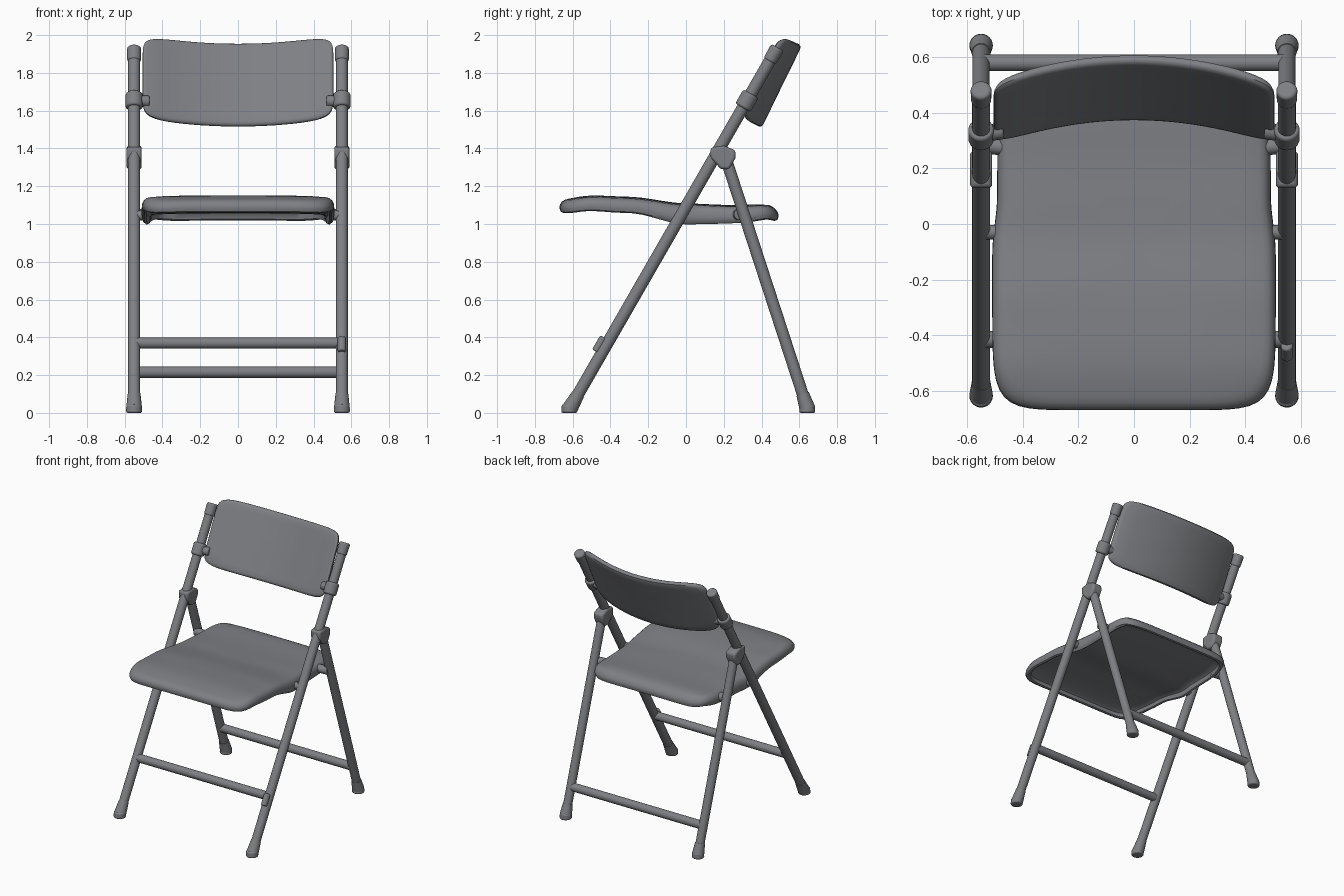
import bpy, bmesh, math
from mathutils import Vector

if "Cube" in bpy.data.objects:
    bpy.data.objects.remove(bpy.data.objects["Cube"])

GREY = (0.21, 0.215, 0.23, 1)
mat = bpy.data.materials.new("slate grey")
mat.use_nodes = True
mat.diffuse_color = GREY
bsdf = mat.node_tree.nodes["Principled BSDF"]
bsdf.inputs["Base Color"].default_value = GREY
bsdf.inputs["Roughness"].default_value = 0.6


def finish(name, bm, bevel=0):
    bmesh.ops.recalc_face_normals(bm, faces=bm.faces)
    mesh = bpy.data.meshes.new(name)
    bm.to_mesh(mesh)
    bm.free()
    mesh.materials.append(mat)
    obj = bpy.data.objects.new(name, mesh)
    bpy.context.collection.objects.link(obj)
    if bevel:
        mod = obj.modifiers.new("soft edges", "BEVEL")
        mod.width, mod.segments = bevel, 3
    bpy.ops.object.select_all(action="DESELECT")
    obj.select_set(True)
    bpy.context.view_layer.objects.active = obj
    bpy.ops.object.shade_smooth_by_angle(angle=math.radians(40))
    return obj


def tube(name, start, end, r0, r1=None, bevel=0):
    """Round bar between two points, optionally tapered."""
    start, end = Vector(start), Vector(end)
    axis = end - start
    bm = bmesh.new()
    bmesh.ops.create_cone(bm, cap_ends=True, segments=24, radius1=r0,
                          radius2=r0 if r1 is None else r1, depth=axis.length)
    bmesh.ops.rotate(bm, verts=bm.verts, matrix=axis.to_track_quat("Z", "Y").to_matrix())
    bmesh.ops.translate(bm, verts=bm.verts, vec=(start + end) / 2)
    return finish(name, bm, bevel)


def prism(name, profile, x0, x1, bevel):
    """Side profile of (y, z) points extruded along x."""
    bm = bmesh.new()
    face = bm.faces.new([bm.verts.new((x0, y, z)) for y, z in profile])
    out = bmesh.ops.extrude_face_region(bm, geom=[face])
    moved = [v for v in out["geom"] if isinstance(v, bmesh.types.BMVert)]
    bmesh.ops.translate(bm, verts=moved, vec=(x1 - x0, 0, 0))
    return finish(name, bm, bevel)


def panel(name, a, b, power, rings, place, n=24):
    """Rounded-rectangle shell: rings of (inset, depth) sent through place()."""
    step = [2 * i / n - 1 for i in range(n)]
    square = ([(s, -1) for s in step] + [(1, s) for s in step]
              + [(-s, 1) for s in step] + [(-1, -s) for s in step])
    bm = bmesh.new()
    loops = []
    for inset, depth in rings:
        loop = []
        for s, t in square:
            k = (abs(s) ** power + abs(t) ** power) ** (-1 / power)
            loop.append(bm.verts.new(place(s * k * (a - inset * a / max(a, b)),
                                           t * k * (b - inset * b / max(a, b))
                                           if inset > 0.1 else t * k * (b - inset), depth)))
        loops.append(loop)
    for low, high in zip(loops, loops[1:]):
        for i in range(len(low)):
            j = (i + 1) % len(low)
            bm.faces.new((low[i], low[j], high[j], high[i]))
    bm.faces.new(loops[0])
    bm.faces.new(loops[-1])
    return finish(name, bm)


def lerp(table, y):
    """Smoothly interpolated lookup."""
    y = min(max(y, table[0][0]), table[-1][0])
    for (y0, z0), (y1, z1) in zip(table, table[1:]):
        if y <= y1:
            f = (y - y0) / (y1 - y0)
            return z0 + (z1 - z0) * f * f * (3 - 2 * f)


# Seat: gently waved shell, hollow underneath
SEAT_TOP = [(-0.67, 1.13), (-0.5, 1.152), (-0.32, 1.145), (0.02, 1.108),
            (0.25, 1.1), (0.42, 1.105), (0.49, 1.085)]
SEAT_DEPTH = [(-0.67, 0.07), (-0.3, 0.075), (0, 0.1), (0.3, 0.085), (0.49, 0.07)]


def place_seat(x, y, depth):
    y -= 0.09
    x *= lerp([(-0.1, 1), (0.1, 0.965)], y)
    crown = -0.012 * (x / 0.5) ** 4
    return (x, y, lerp(SEAT_TOP, y) + crown - depth * lerp(SEAT_DEPTH, y))


inner = [0.56, 0.5, 0.42, 0.34, 0.26, 0.18, 0.11]
panel("seat", 0.51, 0.58, 8,
      [(i, 0.5) for i in inner] + [(0.05, 0.5), (0.035, 0.6), (0.03, 0.95),
       (0.018, 1), (0.006, 0.9), (0, 0.65), (0.002, 0.4), (0.012, 0.18), (0.028, 0.05),
       (0.05, 0.01)] + [(i, 0) for i in reversed(inner)], place_seat)

# Backrest: tilted panel bowed toward the rear
UP = Vector((0, 0.44, 0.898))
REAR = Vector((0, 0.898, -0.44))


def place_back(x, t, depth):
    bow = 0.1 * (1 - (x / 0.505) ** 2)
    return Vector((x, 0.383, 1.787)) + UP * t + REAR * (bow + depth)


inner = [0.46, 0.38, 0.3, 0.2, 0.11]
panel("backrest", 0.505, 0.242, 9,
      [(i, 0) for i in inner] + [(0.02, 0), (0.008, 0.004), (0.001, 0.012), (0, 0.022),
       (0.006, 0.033), (0.02, 0.038)] + [(i, 0.038) for i in reversed(inner)], place_back)


# Frame lines in the side plane
def front_line(z):
    return -0.605 + (z - 0.04) * 0.575


def rear_line(z):
    return 0.637 - (z - 0.04) * 0.326


HINGE = [(0.13, 1.405), (0.2, 1.415), (0.262, 1.39), (0.262, 1.35),
         (0.23, 1.29), (0.185, 1.29), (0.13, 1.35)]

for side, sx in (("left", 1), ("right", -1)):
    x = 0.55 * sx

    def on_front(z):
        return (x, front_line(z), z)

    def on_rear(z):
        return (x, rear_line(z), z)

    # Legs
    tube(side + "_front_leg", on_front(0.04), on_front(1.93), 0.032)
    tube(side + "_rear_leg", on_rear(0.04), on_rear(1.37), 0.031)
    tube(side + "_leg_top_cap", on_front(1.86), on_front(1.935), 0.036, 0.038, 0.012)
    # Rubber feet: sleeve and ground pad
    for name, line, y in (("front", on_front, -0.618), ("rear", on_rear, 0.642)):
        tube(f"{side}_{name}_foot_sleeve", line(0.025), line(0.1), 0.042, 0.034)
        tube(f"{side}_{name}_foot_pad", (x, y, 0), (x, y, 0.045), 0.043, 0.04, 0.01)
    # Folding hinge joining the legs
    prism(side + "_hinge_bracket", HINGE, x - 0.04, x + 0.04, 0.014)
    # Backrest clamp and its arm
    tube(side + "_backrest_clamp", on_front(1.615), on_front(1.69), 0.046, bevel=0.012)
    tube(side + "_backrest_arm", (0.47 * sx, 0.335, 1.65), (x, 0.325, 1.65), 0.03, bevel=0.008)
    # Seat pivots
    tube(side + "_seat_front_pivot", (0.48 * sx, -0.03, 1.045), (x, -0.03, 1.045), 0.026)
    tube(side + "_seat_rear_pivot", (0.46 * sx, 0.275, 1.05), (x, 0.285, 1.05), 0.03, bevel=0.006)

# Cross bars
for name, y, z in (("front", front_line(0.37), 0.37), ("rear", rear_line(0.215), 0.215)):
    tube(name + "_cross_bar", (-0.55, y, z), (0.55, y, z), 0.03)

# Small latch on the left front leg
tube("leg_latch", (0.55, -0.478, 0.325), (0.55, -0.435, 0.4), 0.022, bevel=0.008)
